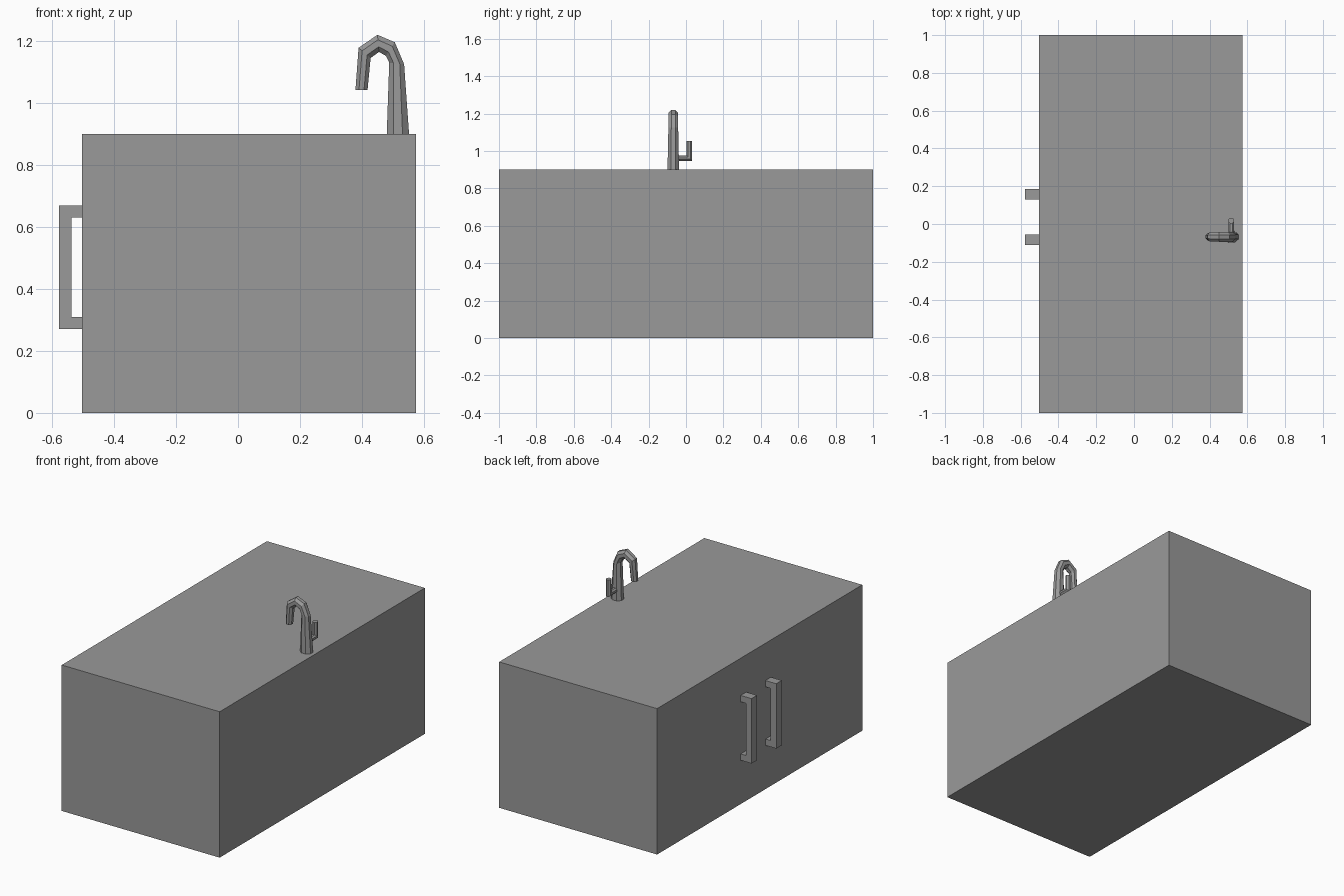
import bpy, bmesh
from math import pi, cos, sin
from mathutils import Vector

cube = bpy.data.objects.get("Cube")
if cube:
    bpy.data.objects.remove(cube, do_unlink=True)

grey = bpy.data.materials.new("plain grey")
grey.use_nodes = True
colour = (0.32, 0.32, 0.32, 1)
grey.diffuse_color = colour
grey.node_tree.nodes["Principled BSDF"].inputs["Base Color"].default_value = colour


def finish(name, bm):
    bmesh.ops.recalc_face_normals(bm, faces=bm.faces)
    mesh = bpy.data.meshes.new(name)
    bm.to_mesh(mesh)
    bm.free()
    mesh.materials.append(grey)
    obj = bpy.data.objects.new(name, mesh)
    bpy.context.collection.objects.link(obj)
    return obj


def extrude_profile(name, profile, y0, y1):
    """Extrude an x-z outline along y."""
    bm = bmesh.new()
    face = bm.faces.new([bm.verts.new((x, y0, z)) for x, z in profile])
    grown = bmesh.ops.extrude_face_region(bm, geom=[face])["geom"]
    verts = [v for v in grown if isinstance(v, bmesh.types.BMVert)]
    bmesh.ops.translate(bm, verts=verts, vec=(0, y1 - y0, 0))
    return finish(name, bm)


def loft(name, sections, sides=8):
    """Skin polygonal rings given as (centre, half axis, half axis)."""
    bm = bmesh.new()
    rings = []
    for c, u, v in sections:
        angles = [2 * pi * (i + 0.5) / sides for i in range(sides)]
        k = 1 / cos(pi / sides)
        rings.append([bm.verts.new(c + k * (u * cos(a) + v * sin(a))) for a in angles])
    for a, b in zip(rings, rings[1:]):
        for i in range(sides):
            j = (i + 1) % sides
            bm.faces.new((a[i], a[j], b[j], b[i]))
    bm.faces.new(rings[0])
    bm.faces.new(rings[-1])
    return finish(name, bm)


# Cabinet body
extrude_profile("cabinet", [(-0.503, 0), (0.575, 0), (0.575, 0.9), (-0.503, 0.9)], -1, 1)

# Pair of bracket-shaped door handles
out, inn, wall, low, high, t = -0.577, -0.538, -0.503, 0.27, 0.67, 0.039
bracket = [(wall, low), (out, low), (out, high), (wall, high),
           (wall, high - t), (inn, high - t), (inn, low + t), (wall, low + t)]
for side, y in (("right", -0.11), ("left", 0.131)):
    extrude_profile(side + "_handle", bracket, y, y + 0.054)

# Tapered gooseneck spout: outer and inner edge of the bend, then half width
bend = [((0.552, 0.9), (0.48, 0.9), 0.031),
        ((0.536, 1.125), (0.488, 1.13), 0.026),
        ((0.506, 1.196), (0.477, 1.152), 0.026),
        ((0.45, 1.22), (0.455, 1.165), 0.026),
        ((0.389, 1.178), (0.428, 1.145), 0.024),
        ((0.379, 1.042), (0.418, 1.042), 0.019)]
sections = []
for outer, inner, half in bend:
    a, b = (Vector((p[0], -0.068, p[1])) for p in (outer, inner))
    sections.append(((a + b) / 2, (a - b) / 2, Vector((0, half, 0))))
loft("spout", sections)

# Elbow lever behind the spout
r = 0.015
across = Vector((r, 0, 0))
loft("lever", [
    (Vector((0.515, -0.06, 0.962)), across, Vector((0, 0, r))),
    (Vector((0.515, 0.018, 0.962)), across, Vector((0, -r, r))),
    (Vector((0.515, 0.018, 1.053)), across, Vector((0, -r, 0)))])
